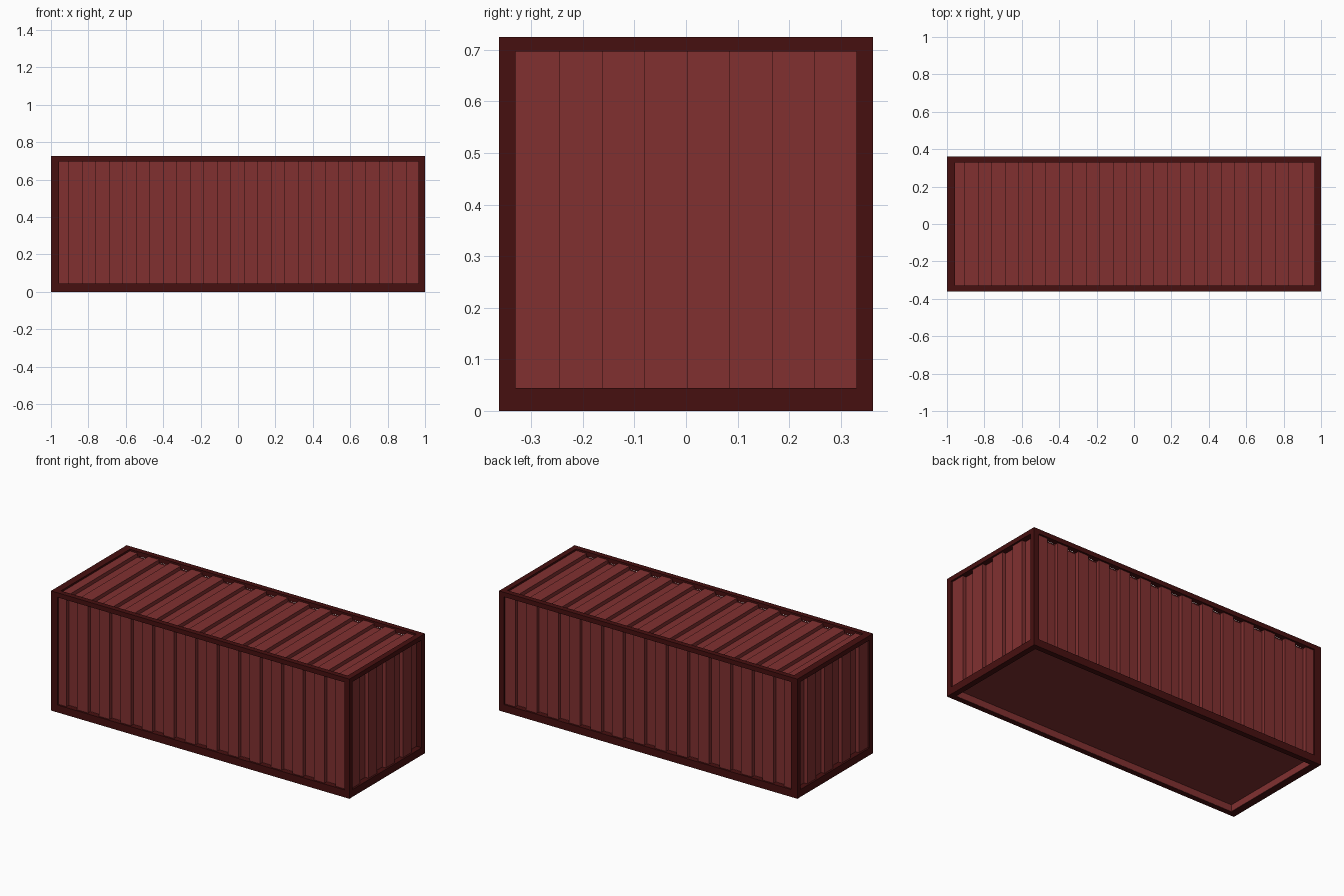
import bpy, bmesh

if "Cube" in bpy.data.objects:
    bpy.data.objects.remove(bpy.data.objects["Cube"])

L, W, H = 1.0, 0.362, 0.725            # half length, half width, height
X0, X1, Y1, Z0, Z1 = -0.956, 0.966, 0.33, 0.045, 0.697   # panel openings
SHALLOW, DEEP = 0.011, 0.034           # corrugation recess depths


def material(name, colour):
    m = bpy.data.materials.new(name)
    m.diffuse_color = colour
    m.use_nodes = True
    m.node_tree.nodes["Principled BSDF"].inputs["Base Color"].default_value = m.diffuse_color
    return m


frame_red = material("dark_frame_red", (0.062, 0.005, 0.005, 1))
panel_red = material("panel_red", (0.22, 0.03, 0.03, 1))


def add_object(name, bm, mat):
    mesh = bpy.data.meshes.new(name)
    bm.to_mesh(mesh)
    bm.free()
    mesh.materials.append(mat)
    ob = bpy.data.objects.new(name, mesh)
    bpy.context.collection.objects.link(ob)
    return ob


def bar(name, lo, hi, mat=frame_red):
    bm = bmesh.new()
    bmesh.ops.create_cube(bm, size=1)
    for v in bm.verts:
        v.co = [(a + b) / 2 + c * (b - a) for a, b, c in zip(lo, hi, v.co)]
    return add_object(name, bm, mat)


def corrugated(name, start, end, first, step, count, v0, v1, place, flip=False):
    """Square-wave sheet: u runs across the ribs, v along them, d is the recess."""
    profile, d = [(start, SHALLOW)], SHALLOW
    for k in range(count):
        u = first + k * step
        profile.append((u, d))
        d = DEEP if d == SHALLOW else SHALLOW
        profile.append((u, d))
    profile.append((end, d))
    bm = bmesh.new()
    rows = [[bm.verts.new(place(u, v, d)) for u, d in profile] for v in (v0, v1)]
    for i in range(len(profile) - 1):
        quad = [rows[0][i], rows[0][i + 1], rows[1][i + 1], rows[1][i]]
        bm.faces.new(quad[::-1] if flip else quad)
    return add_object(name, bm, panel_red)


# Frame: long rails, end rails and corner posts
for s, side in ((-1, "front"), (1, "back")):
    ya, yb = sorted((s * Y1, s * W))
    bar(side + "_bottom_rail", (-L, ya, 0), (L, yb, Z0))
    bar(side + "_top_rail", (-L, ya, Z1), (L, yb, H))
    bar(side + "_left_post", (-L, ya, Z0), (X0, yb, Z1))
    bar(side + "_right_post", (X1, ya, Z0), (L, yb, Z1))
for xa, xb, side in ((-L, X0, "left"), (X1, L, "right")):
    bar(side + "_bottom_rail", (xa, -Y1, 0), (xb, Y1, Z0))
    bar(side + "_top_rail", (xa, -Y1, Z1), (xb, Y1, H))

# Corrugated long walls and roof
long_ribs = (X0, X1, -0.904, 0.0721, 26)
corrugated("front_wall", *long_ribs, Z0, Z1, lambda u, v, d: (u, -W + d, v))
corrugated("back_wall", *long_ribs, Z0, Z1, lambda u, v, d: (u, W - d, v), True)
corrugated("roof", *long_ribs, -Y1, Y1, lambda u, v, d: (u, v, H - d))

# Corrugated end walls
end_ribs = (-Y1, Y1, -0.244, 0.0823, 7)
corrugated("right_wall", *end_ribs, Z0, Z1, lambda u, v, d: (L - d, u, v))
corrugated("left_wall", *end_ribs, Z0, Z1, lambda u, v, d: (-L + d, u, v), True)

# Recessed floor with a lip lining the bottom rails
bar("floor", (X0, -Y1, Z0 - 0.003), (X1, Y1, Z0), panel_red)
T = 0.002
for s, side in ((-1, "front"), (1, "back")):
    ya, yb = sorted((s * (Y1 - T), s * Y1))
    bar(side + "_floor_lip", (X0, ya, 0.001), (X1, yb, Z0 - 0.003), panel_red)
bar("left_floor_lip", (X0, -Y1, 0.001), (X0 + T, Y1, Z0 - 0.003), panel_red)
bar("right_floor_lip", (X1 - T, -Y1, 0.001), (X1, Y1, Z0 - 0.003), panel_red)
